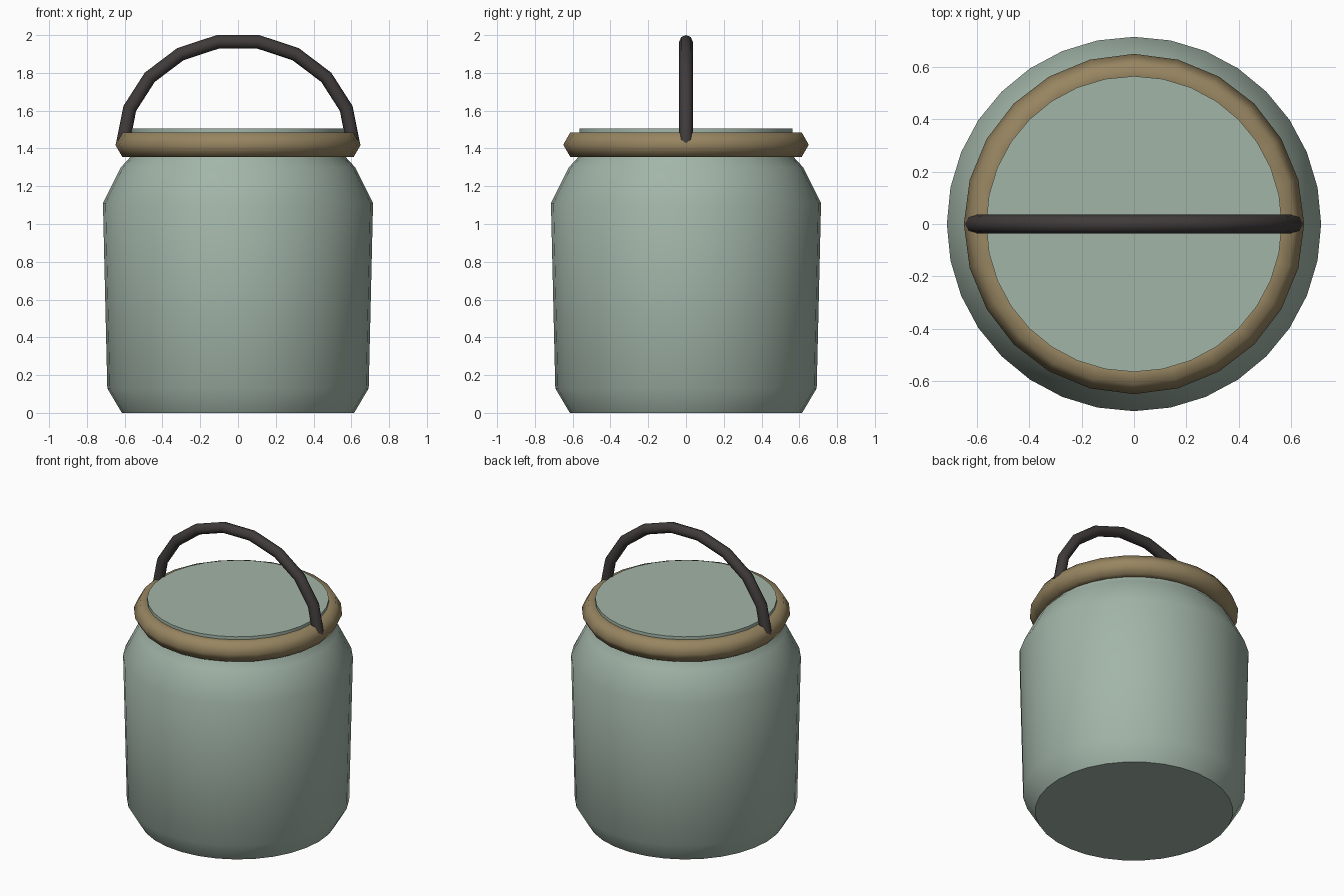
import bpy
import bmesh
from math import cos, sin, pi, radians

if "Cube" in bpy.data.objects:
    bpy.data.objects.remove(bpy.data.objects["Cube"], do_unlink=True)


def material(name, rgb):
    mat = bpy.data.materials.new(name)
    mat.use_nodes = True
    colour = (*rgb, 1)
    mat.diffuse_color = colour
    mat.node_tree.nodes["Principled BSDF"].inputs["Base Color"].default_value = colour
    return mat


sage = material("sage_green", (0.36, 0.46, 0.39))
tan = material("tan_brown", (0.31, 0.235, 0.12))
dark = material("dark_grey", (0.052, 0.044, 0.044))


def lathe(name, profile, sides, mat, closed=False):
    """Revolve (radius, height) points around z; cap both ends unless closed."""
    bm = bmesh.new()
    rings = [[bm.verts.new((r * cos(2 * pi * i / sides), r * sin(2 * pi * i / sides), z))
              for i in range(sides)] for r, z in profile]
    pairs = list(zip(rings, rings[1:]))
    if closed:
        pairs.append((rings[-1], rings[0]))
    else:
        bm.faces.new(rings[0])
        bm.faces.new(rings[-1])
    for low, high in pairs:
        for i in range(sides):
            j = (i + 1) % sides
            bm.faces.new((low[i], low[j], high[j], high[i]))
    bmesh.ops.recalc_face_normals(bm, faces=bm.faces)
    mesh = bpy.data.meshes.new(name)
    bm.to_mesh(mesh)
    bm.free()
    mesh.materials.append(mat)
    obj = bpy.data.objects.new(name, mesh)
    bpy.context.collection.objects.link(obj)
    return obj


def smooth(obj, angle):
    bpy.ops.object.select_all(action="DESELECT")
    obj.select_set(True)
    bpy.context.view_layer.objects.active = obj
    bpy.ops.object.shade_smooth_by_angle(angle=radians(angle))


# Jar body with chamfered foot, shoulder and flat top
body = lathe("jar_body", [(0.615, 0), (0.692, 0.13), (0.715, 1.11), (0.62, 1.3),
                          (0.565, 1.36), (0.565, 1.505)], 32, sage)
smooth(body, 50)

# Six-sided ring around the neck
section = [(0.575 + 0.075 * cos(k * pi / 3), 1.42 + 0.075 * sin(k * pi / 3)) for k in range(6)]
ring = lathe("neck_ring", section, 24, tan, closed=True)
smooth(ring, 65)

# Arched carrying handle
curve = bpy.data.curves.new("handle", "CURVE")
curve.dimensions = "3D"
curve.bevel_depth = 0.036
curve.bevel_resolution = 2
curve.use_fill_caps = True
spline = curve.splines.new("POLY")
steps = 9
spline.points.add(steps)
for k, point in enumerate(spline.points):
    a = pi * k / steps
    point.co = (0.61 * cos(a), 0, 1.423 + 0.55 * sin(a), 1)
curve.materials.append(dark)
handle = bpy.data.objects.new("handle", curve)
bpy.context.collection.objects.link(handle)
bpy.ops.object.select_all(action="DESELECT")
handle.select_set(True)
bpy.context.view_layer.objects.active = handle
bpy.ops.object.convert(target="MESH")
smooth(bpy.context.view_layer.objects.active, 50)
